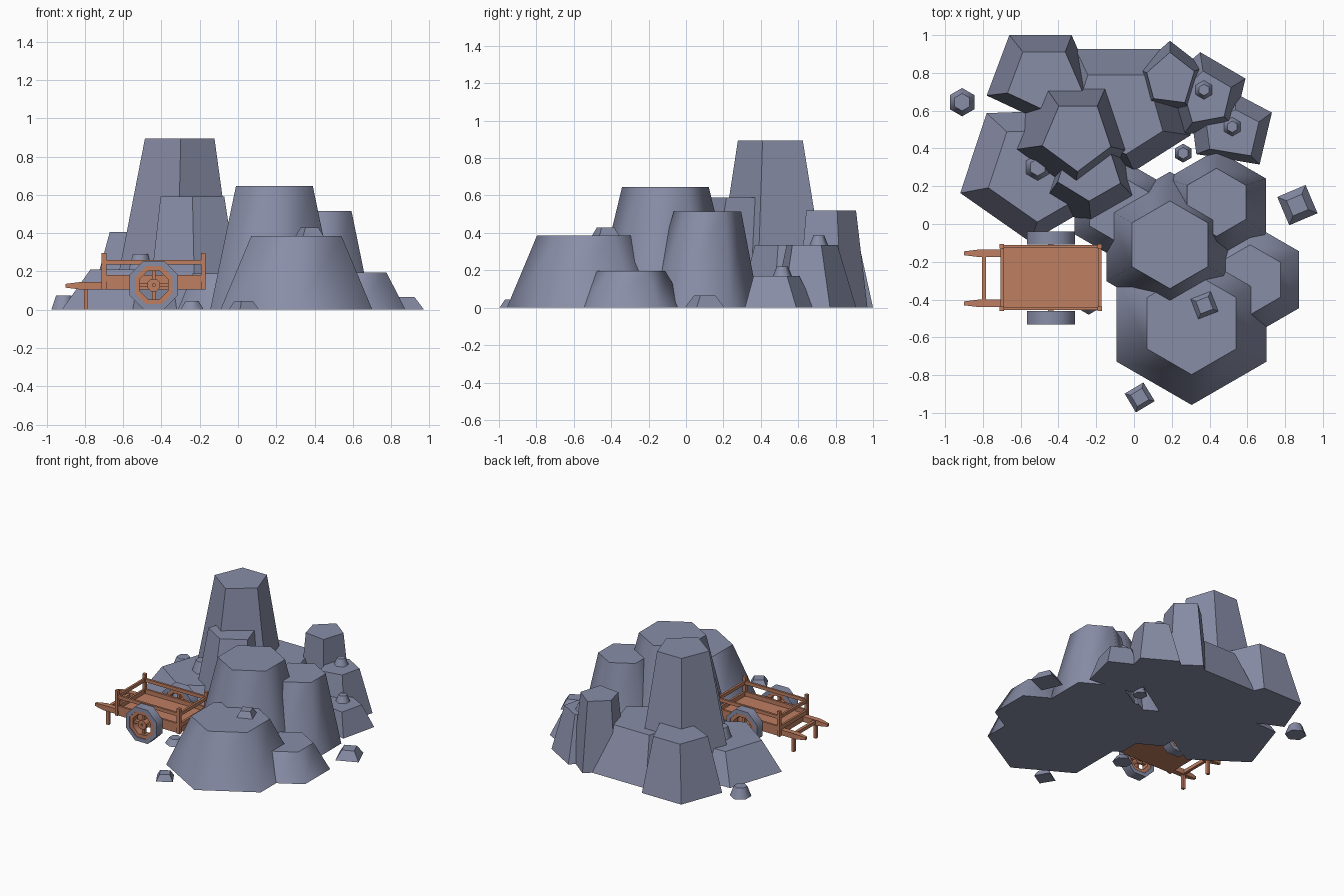
import bpy
import math
from mathutils import Vector

cube = bpy.data.objects.get("Cube")
if cube:
    bpy.data.objects.remove(cube, do_unlink=True)


def material(name, color):
    mat = bpy.data.materials.new(name)
    mat.use_nodes = True
    mat.diffuse_color = color
    mat.node_tree.nodes["Principled BSDF"].inputs["Base Color"].default_value = color
    return mat


STONE = material("blue grey stone", (0.25, 0.27, 0.39, 1))
WOOD = material("orange brown wood", (0.52, 0.21, 0.12, 1))


def build(name, verts, faces, mat, smooth=()):
    mesh = bpy.data.meshes.new(name)
    mesh.from_pydata(verts, [], faces)
    mesh.materials.append(mat)
    for i in smooth:
        mesh.polygons[i].use_smooth = True
    obj = bpy.data.objects.new(name, mesh)
    bpy.context.collection.objects.link(obj)
    return obj


def frustum(name, base, top, z0, z1, mat, smooth=False):
    """Closed solid between two counter-clockwise outlines; caps stay flat."""
    n = len(base)
    verts = [(x, y, z0) for x, y in base] + [(x, y, z1) for x, y in top]
    faces = [(i, (i + 1) % n, n + (i + 1) % n, n + i) for i in range(n)]
    faces += [tuple(reversed(range(n))), tuple(range(n, 2 * n))]
    return build(name, verts, faces, mat, range(n) if smooth else ())


def ngon(x, y, r, n, turn):
    angles = [math.radians(turn) + math.tau * i / n for i in range(n)]
    return [(x + r * math.cos(a), y + r * math.sin(a)) for a in angles]


def crag(name, base, top_centre, shrink, height):
    """Flat-sided rock whose top is a shrunken, shifted copy of its base."""
    mean = sum((Vector(p) for p in base), Vector((0, 0))) / len(base)
    top = [Vector(top_centre) + shrink * (Vector(p) - mean) for p in base]
    area = sum(a[0] * b[1] - b[0] * a[1] for a, b in zip(base, base[1:] + base[:1]))
    if area < 0:
        base, top = base[::-1], top[::-1]
    frustum(name, base, top, 0, height, STONE)


def mound(name, x, y, r0, r1, z0, z1, sides=6, turn=30, top_shift=0):
    frustum(name, ngon(x, y, r0, sides, turn), ngon(x, y + top_shift, r1, sides, turn),
            z0, z1, STONE, sides == 6)


def box(name, x0, x1, y0, y1, z0, z1):
    pts = [(x0, y0), (x1, y0), (x1, y1), (x0, y1)]
    return frustum(name, pts, pts, z0, z1, WOOD)


# Angular crags
crag("tall_crag", [(-.5, .77), (-.13, .77), (0, .38), (-.32, .14), (-.66, .39)], (-.3, .47), .55, .895)
crag("middle_crag", [(-.47, .13), (-.225, -.02), (.02, .12), (-.07, .4), (-.38, .4)], (-.238, .275), .68, .59)
crag("rear_crag", [(-.31, .926), (.17, .926), (.3, .47), (0, .28), (-.45, .5)], (-.08, .59), .65, .335)
crag("rear_right_crag", [(-.66, 1), (-.33, 1), (-.2, .7), (-.49, .545), (-.78, .68)], (-.474, .765), .68, .405)
crag("right_crag", [(-.78, .587), (-.92, .164), (-.55, -.095), (-.3, .05), (-.4, .6)], (-.54, .26), .7, .21)
crag("slim_crag", [(.19, .97), (.37, .83), (.3, .6), (.07, .63), (.02, .82)], (.19, .765), .72, .52)
crag("rear_left_crag", [(.35, .91), (.59, .77), (.53, .52), (.26, .47), (.18, .75)], (.385, .67), .62, .335)
crag("low_crag", [(.54, .69), (.73, .59), (.665, .315), (.33, .37), (.3, .6)], (.52, .49), .65, .17)

# Rounded six-sided mounds
mound("front_mound", .305, -.5, .458, .272, 0, .385, top_shift=-.025)
mound("high_mound", .19, -.11, .387, .232, 0, .645)
mound("left_mound", .437, .09, .302, .18, 0, .515, top_shift=.025)
mound("small_mound", .615, -.295, .3, .185, 0, .195)
mound("inner_mound", -.08, .08, .27, .18, 0, .19)

# Pebbles on the ground and on the rocks
mound("ground_pebble", -.91, .645, .075, .046, 0, .075)
mound("cart_pebble", -.24, -.41, .07, .04, 0, .045)
mound("gap_pebble", .26, .375, .05, .03, 0, .06)
mound("ledge_pebble", .37, .71, .05, .03, .335, .385)
mound("low_pebble", .52, .515, .05, .03, .17, .22)
mound("right_pebble", -.51, .3, .07, .045, .21, .29)
mound("left_block", .865, .1, .115, .062, 0, .065, 4, 68)
mound("front_block", .03, -.918, .082, .05, 0, .045, 4, 76)
mound("mound_block", .373, -.43, .08, .05, .385, .43, 4, 66)

# Cart bed, posts and rails
box("cart_bed", -.7, -.18, -.45, -.115, .105, .148)
for side, y in (("front", -.448), ("back", -.118)):
    for end, x in (("right", -.7), ("left", -.181)):
        box(f"{side}_{end}_post", x - .012, x + .012, y - .012, y + .012, .105, .295)
    box(f"{side}_top_rail", -.7, -.181, y - .008, y + .008, .235, .26)
    box(f"{side}_low_rail", -.7, -.181, y - .008, y + .008, .148, .18)
for end, x in (("right", -.7), ("left", -.181)):
    box(f"{end}_end_rail", x - .008, x + .008, -.448, -.118, .235, .26)
    box(f"{end}_low_end_rail", x - .008, x + .008, -.448, -.118, .148, .18)

# Pull handles with legs and a crossbar
for side, y in (("front", -.42), ("back", -.155)):
    outline = [(-.9, y - .01), (-.82, y - .02), (-.69, y - .02),
               (-.69, y + .02), (-.82, y + .02), (-.9, y + .01)]
    handle = frustum(f"{side}_handle", outline, outline, .105, .145, WOOD)
    for v in handle.data.vertices:
        if v.co.x < -.85:
            v.co.z = .125 + (v.co.z - .125) * .5
    box(f"{side}_leg", -.805, -.783, y - .011, y + .011, 0, .11)
box("handle_crossbar", -.805, -.783, -.42, -.155, .112, .138)

# Wheels
AXLE_X, AXLE_Z = -.44, .128


def ring(name, outer, inner, y0, y1, mat, n=8):
    """Eight-sided tube around the axle."""
    verts = []
    for r, y in ((outer, y0), (outer, y1), (inner, y1), (inner, y0)):
        verts += [(x, y, z) for x, z in ngon(AXLE_X, AXLE_Z, r, n, 180 / n)]
    faces = [(k * n + i, (k + 1) % 4 * n + i, (k + 1) % 4 * n + (i + 1) % n, k * n + (i + 1) % n)
             for k in range(4) for i in range(n)]
    tread = list(range(n)) + list(range(2 * n, 3 * n))
    build(name, verts, faces, mat, tread)


for side, y in (("front", -.496), ("back", -.074)):
    ring(f"{side}_tyre", .138, .107, y - .035, y + .035, STONE)
    ring(f"{side}_rim", .108, .08, y - .028, y + .028, WOOD)
    ring(f"{side}_hub", .036, .008, y - .028, y + .028, WOOD)
    box(f"{side}_spoke_across", AXLE_X - .085, AXLE_X + .085, y - .014, y + .014, AXLE_Z - .01, AXLE_Z + .01)
    box(f"{side}_spoke_upright", AXLE_X - .01, AXLE_X + .01, y - .014, y + .014, AXLE_Z - .085, AXLE_Z + .085)
box("axle", AXLE_X - .014, AXLE_X + .014, -.5, -.07, AXLE_Z - .014, AXLE_Z + .014)
